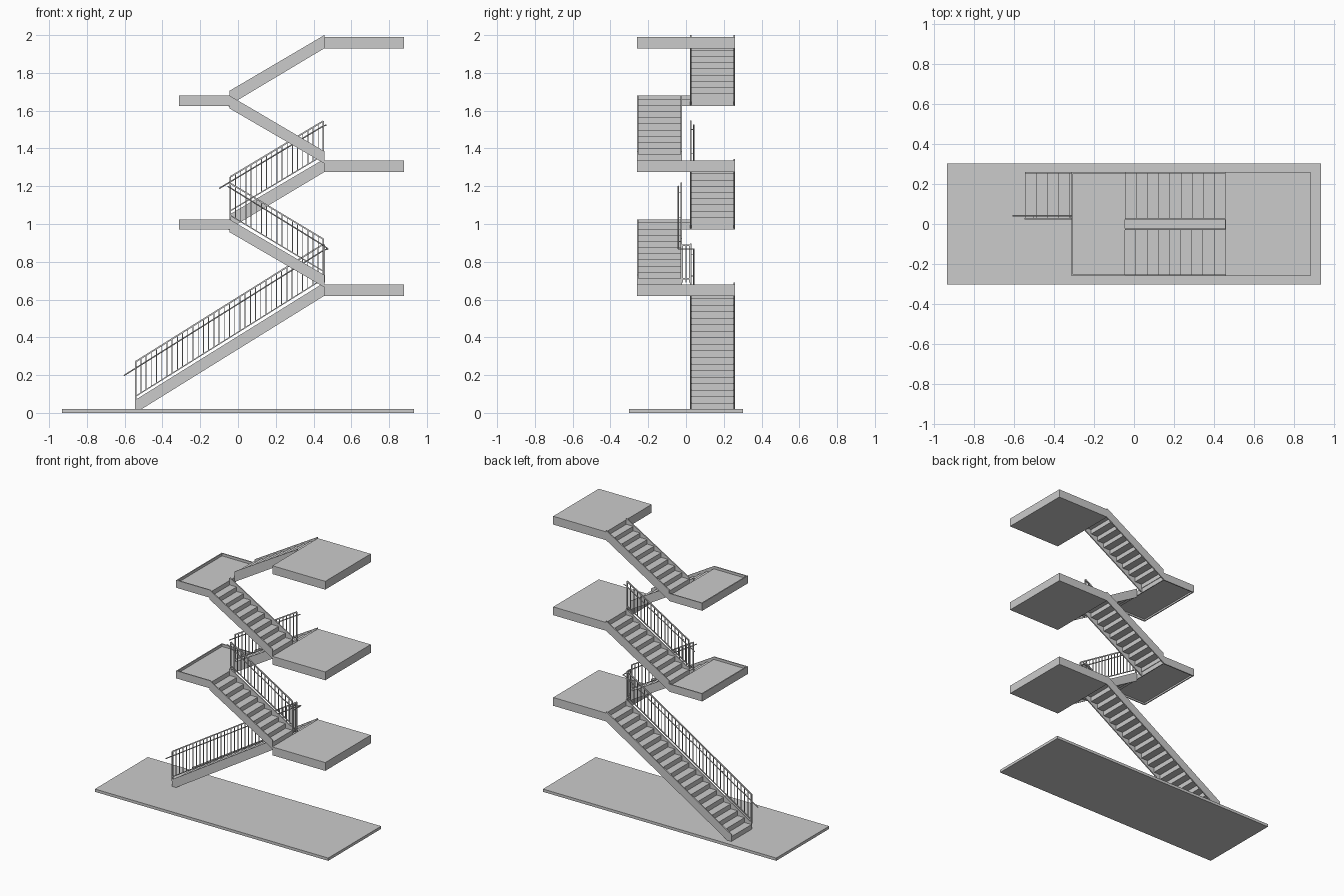
import bpy, bmesh
from mathutils import Vector, Matrix

if "Cube" in bpy.data.objects:
    bpy.data.objects.remove(bpy.data.objects["Cube"])


def finish(name, bm):
    bmesh.ops.recalc_face_normals(bm, faces=bm.faces)
    me = bpy.data.meshes.new(name)
    bm.to_mesh(me)
    bm.free()
    ob = bpy.data.objects.new(name, me)
    bpy.context.collection.objects.link(ob)
    return ob


def box(bm, x0, x1, y0, y1, z0, z1):
    m = Matrix.Translation(((x0 + x1) / 2, (y0 + y1) / 2, (z0 + z1) / 2))
    m = m @ Matrix.Diagonal((abs(x1 - x0), abs(y1 - y0), abs(z1 - z0), 1))
    bmesh.ops.create_cube(bm, size=1, matrix=m)


def bar(bm, a, b, w, sides=4):
    a, b = Vector(a), Vector(b)
    d = b - a
    m = Matrix.Translation((a + b) / 2) @ d.to_track_quat('Z', 'Y').to_matrix().to_4x4()
    if sides == 4:
        bmesh.ops.create_cube(bm, size=1, matrix=m @ Matrix.Diagonal((w, w, d.length, 1)))
    else:
        bmesh.ops.create_cone(bm, cap_ends=True, segments=sides, radius1=w / 2,
                              radius2=w / 2, depth=d.length, matrix=m)


def prism(bm, pts, y0, y1):
    f = bm.faces.new([bm.verts.new((x, y0, z)) for x, z in pts])
    r = bmesh.ops.extrude_face_region(bm, geom=[f])
    vs = [v for v in r['geom'] if isinstance(v, bmesh.types.BMVert)]
    bmesh.ops.translate(bm, verts=vs, vec=(0, y1 - y0, 0))


XL, XR = -0.045, 0.457
YI, YO = 0.022, 0.26
T = 0.008


def flight(name, xs, xe, za, zb, n, side, profile):
    """Folded treads and risers between two plate stringers."""
    d, r = (xe - xs) / n, (zb - za) / (n + 1)
    ya, yb = side * (YI + T), side * (YO - T)
    bm = bmesh.new()
    s = 1 if xe > xs else -1
    for k in range(n + 1):
        x, z = xs + k * d, za + (k + 1) * r
        if k < n:
            box(bm, x, x + d + s * 0.004, ya, yb, z - 0.006, z)
        box(bm, x, x + s * 0.004, ya, yb, z - r - 0.004, z - 0.003)
    finish(name + "_steps", bm)
    bm = bmesh.new()
    for y in (YI, YO - T):
        prism(bm, profile, side * y, side * (y + T))
    finish(name + "_stringers", bm)


def railing(name, xa, za, xb, zb, height, n, side):
    """Sloped top and bottom rails with upright balusters on the inner stringer."""
    y = side * (YI + 0.004)
    bm = bmesh.new()
    bar(bm, (xa, y, za + height), (xb, y, zb + height), 0.008)
    bar(bm, (xa, y, za + 0.02), (xb, y, zb + 0.02), 0.006)
    for i in range(n + 1):
        t = i / n
        x, z = xa + (xb - xa) * t, za + (zb - za) * t
        low = z - 0.01 if i in (0, n) else z + 0.02
        w = 0.008 if i in (0, n) else 0.0045
        bar(bm, (x, y, low), (x, y, z + height), w)
    finish(name, bm)


# base slab
bm = bmesh.new()
box(bm, -0.933, 0.933, -0.302, 0.302, 0, 0.02)
finish("base_slab", bm)

# main landings on the right
floors = [0.68, 1.335, 1.99]
for i, z in enumerate(floors):
    bm = bmesh.new()
    box(bm, XR, 0.88, -YO, YO, z - 0.06, z)
    finish(f"main_landing_{i + 1}", bm)

# half landings on the left: slab with a raised rim
mids = [1.007, 1.662]
for i, z in enumerate(mids):
    bm = bmesh.new()
    box(bm, -0.307, XL, -YO + T, YO - T, z - 0.025, z)
    finish(f"half_landing_{i + 1}", bm)
    bm = bmesh.new()
    lo, hi = z - 0.037, z + 0.018
    box(bm, -0.312, -0.304, -YO, YO, lo, hi)
    for y in (-YO, YO - T):
        box(bm, -0.304, XL, y, y + T, lo, hi)
    box(bm, XL - 0.006, XL, -YO + T, YO - T, lo, z - 0.002)
    finish(f"half_landing_rim_{i + 1}", bm)

# long first flight
flight("first_flight", -0.545, XR, 0.02, 0.68, 18, 1,
       [(-0.545, 0.068), (-0.545, 0.02), (-0.51, 0.02), (XR, 0.62), (XR, 0.69)])

# returning half flights
for i, m in enumerate(mids):
    f0, f1 = floors[i], floors[i + 1]
    flight(f"return_flight_{i + 1}", XR, XL, f0, m, 9, -1,
           [(XL, m + 0.018), (XL, m - 0.05), (XR, f0 - 0.015), (XR, f0 + 0.05)])
    flight(f"upper_flight_{i + 1}", XL, XR, m, f1, 9, 1,
           [(XL, m + 0.043), (XL, m - 0.032), (XR, f1 - 0.06), (XR, f1 + 0.01)])

# balustrades
railing("first_railing", -0.542, 0.068, 0.452, 0.69, 0.203, 36, 1)
railing("return_railing", 0.452, 0.73, -0.04, 1.025, 0.19, 18, -1)
railing("upper_railing", -0.04, 1.05, 0.452, 1.345, 0.2, 18, 1)

# short railing closing the gap at the first landing
bm = bmesh.new()
for z in (0.71, 0.888):
    bar(bm, (0.458, -YI, z), (0.458, YI, z), 0.007)
for y in (-0.018, 0, 0.018):
    bar(bm, (0.458, y, 0.69), (0.458, y, 0.888), 0.005)
finish("landing_railing", bm)

# round handrails offset toward the treads
H = 0.041
paths = {
    "lower_handrail": [(-0.605, H, 0.197), (0.455, H, 0.862), (0.475, H, 0.868),
                       (0.475, -H, 0.868), (0.455, -H, 0.885), (-0.055, -H, 1.2)],
    "upper_handrail": [(-0.1, H, 1.188), (0.45, H, 1.518), (0.47, H, 1.525)],
}
for name, pts in paths.items():
    bm = bmesh.new()
    for a, b in zip(pts, pts[1:]):
        bar(bm, a, b, 0.007, 8)
    finish(name, bm)

# handrail brackets
bm = bmesh.new()
for xa, za, xb, zb, s, n in ((-0.5, 0.263, 0.42, 0.84, 1, 6), (0.42, 0.906, 0.0, 1.166, -1, 3),
                             (0.0, 1.248, 0.42, 1.5, 1, 3)):
    for i in range(n):
        t = i / (n - 1)
        x, z = xa + (xb - xa) * t, za + (zb - za) * t
        bar(bm, (x, s * (YI + 0.004), z), (x, s * H, z), 0.004)
finish("handrail_brackets", bm)
